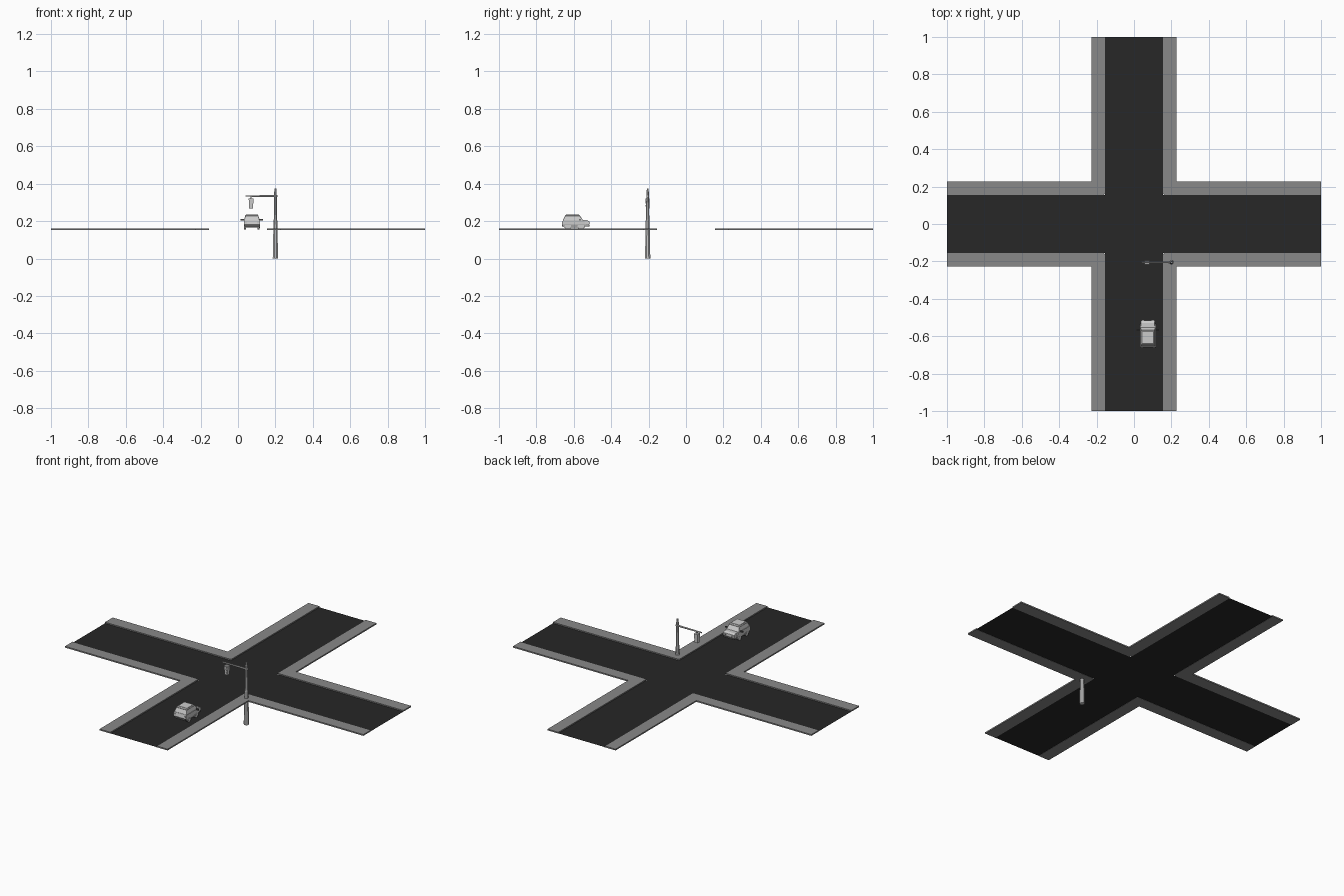
import bpy, bmesh, math

if "Cube" in bpy.data.objects:
    bpy.data.objects.remove(bpy.data.objects["Cube"])

def material(name, v):
    m = bpy.data.materials.new(name)
    m.diffuse_color = (v, v, v, 1)
    m.use_nodes = True
    m.node_tree.nodes["Principled BSDF"].inputs["Base Color"].default_value = m.diffuse_color
    return m

ASPHALT = material("asphalt", 0.02)
PAVING = material("paving", 0.25)
DARK = material("dark_trim", 0.1)

def finish(name, bm, mat=None):
    bmesh.ops.recalc_face_normals(bm, faces=bm.faces[:])
    me = bpy.data.meshes.new(name)
    bm.to_mesh(me)
    bm.free()
    ob = bpy.data.objects.new(name, me)
    bpy.context.collection.objects.link(ob)
    if mat:
        me.materials.append(mat)
    return ob

def loft(name, rings, mat=None, inset=0):
    """Join rings of points into a closed solid; optionally recess the side panels."""
    bm = bmesh.new()
    vs = [[bm.verts.new(p) for p in r] for r in rings]
    n = len(rings[0])
    sides = []
    for a, b in zip(vs, vs[1:]):
        for i in range(n):
            j = (i + 1) % n
            sides.append(bm.faces.new((a[i], a[j], b[j], b[i])))
    bm.faces.new(vs[0])
    bm.faces.new(vs[-1])
    bmesh.ops.recalc_face_normals(bm, faces=bm.faces[:])
    if inset:
        bmesh.ops.inset_individual(bm, faces=sides, thickness=inset, depth=-0.0015)
    return finish(name, bm, mat)

def layers(name, cx, rows, mat=None, inset=0):
    """Stack rectangles given as z, y_min, y_max, half width."""
    rings = [[(cx - w, a, z), (cx + w, a, z), (cx + w, b, z), (cx - w, b, z)]
             for z, a, b, w in rows]
    return loft(name, rings, mat, inset)

def box(name, c, s, mat=None):
    x, y, z = c
    return layers(name, x, [(z + k * s[2] / 2, y - s[1] / 2, y + s[1] / 2, s[0] / 2)
                            for k in (-1, 1)], mat)

def rod(name, p, axis, stations, sides, mat=None):
    """Lathe along an axis; stations are (offset, radius)."""
    rings = []
    for t, r in stations:
        ring = []
        for i in range(sides):
            a = 2 * math.pi * (i + 0.5) / sides
            c, s = r * math.cos(a), r * math.sin(a)
            d = (t, c, s) if axis == 'X' else (c, s, t)
            ring.append(tuple(p[k] + d[k] for k in range(3)))
        rings.append(ring)
    return loft(name, rings, mat)

# Crossroads: one flat cross-shaped sheet
R, E = 0.155, 0.228
quarter = [(1, -R), (1, R), (R, R)]
bm = bmesh.new()
pts = []
for k in range(4):
    a = k * math.pi / 2
    c, s = math.cos(a), math.sin(a)
    pts += [(x * c - y * s, x * s + y * c, 0.153) for x, y in quarter]
bm.faces.new([bm.verts.new(p) for p in pts])
road = finish("road", bm, ASPHALT)

# Raised pavements, one L-shaped piece in each corner
L = [(R, 1), (R, R + 0.008), (R + 0.008, R), (1, R), (1, E), (E, E), (E, 1)]
for sx in (-1, 1):
    for sy in (-1, 1):
        loft("pavement", [[(x * sx, y * sy, z) for x, y in L] for z in (0.152, 0.16)], PAVING)

# Traffic light: stepped pole, arm, hanger and lamp housing
px, py = 0.2, -0.205
rod("pole", (px, py, 0), 'Z',
    [(0, 0.0155), (0.13, 0.0125), (0.20, 0.0115), (0.21, 0.0095), (0.355, 0.0075),
     (0.36, 0.0055), (0.375, 0.005)], 8)
rod("arm", (px, py, 0.334), 'X', [(-0.16, 0.0038), (0.01, 0.0055)], 8)
rod("lamp_hanger", (0.07, py, 0.315), 'Z', [(0, 0.0035), (0.02, 0.0035)], 8)
layers("lamp_housing", 0.07, [(0.267, py - 0.009, py + 0.009, 0.010),
                              (0.321, py - 0.011, py + 0.011, 0.013)])
for i in range(3):
    box("lamp_visor", (0.07, py - 0.011, 0.281 + i * 0.016), (0.012, 0.003, 0.008))

# Small car driving towards +y
cx = 0.074
layers("car_body", cx, [(0.166, -0.652, -0.54, 0.036), (0.182, -0.663, -0.535, 0.043),
                        (0.205, -0.658, -0.545, 0.043)])
layers("car_hood", cx, [(0.172, -0.55, -0.522, 0.034), (0.185, -0.55, -0.515, 0.039),
                        (0.198, -0.55, -0.516, 0.038), (0.205, -0.55, -0.528, 0.036)])
layers("car_cabin", cx, [(0.204, -0.658, -0.55, 0.042), (0.230, -0.646, -0.568, 0.035),
                         (0.236, -0.638, -0.576, 0.030)], inset=0.002)
box("rear_bumper", (cx, -0.658, 0.175), (0.076, 0.010, 0.009), DARK)
box("front_bumper", (cx, -0.522, 0.174), (0.070, 0.010, 0.008), DARK)
for s in (-1, 1):
    box("door_mirror", (cx + s * 0.051, -0.566, 0.208), (0.018, 0.006, 0.007), DARK)
    box("tail_light", (cx + s * 0.033, -0.661, 0.193), (0.012, 0.004, 0.010))
    rod("headlight_bar", (cx + s * 0.026, -0.517, 0.19), 'X', [(-0.006, 0.004), (0.006, 0.004)], 8)
    for y in (-0.631, -0.562):
        rod("wheel", (cx + s * 0.036, y, 0.172), 'X', [(-0.006, 0.018), (0.006, 0.018)], 12)
        rod("wheel_hub", (cx + s * 0.037, y, 0.172), 'X', [(-0.006, 0.010), (0.006, 0.009)], 8)
